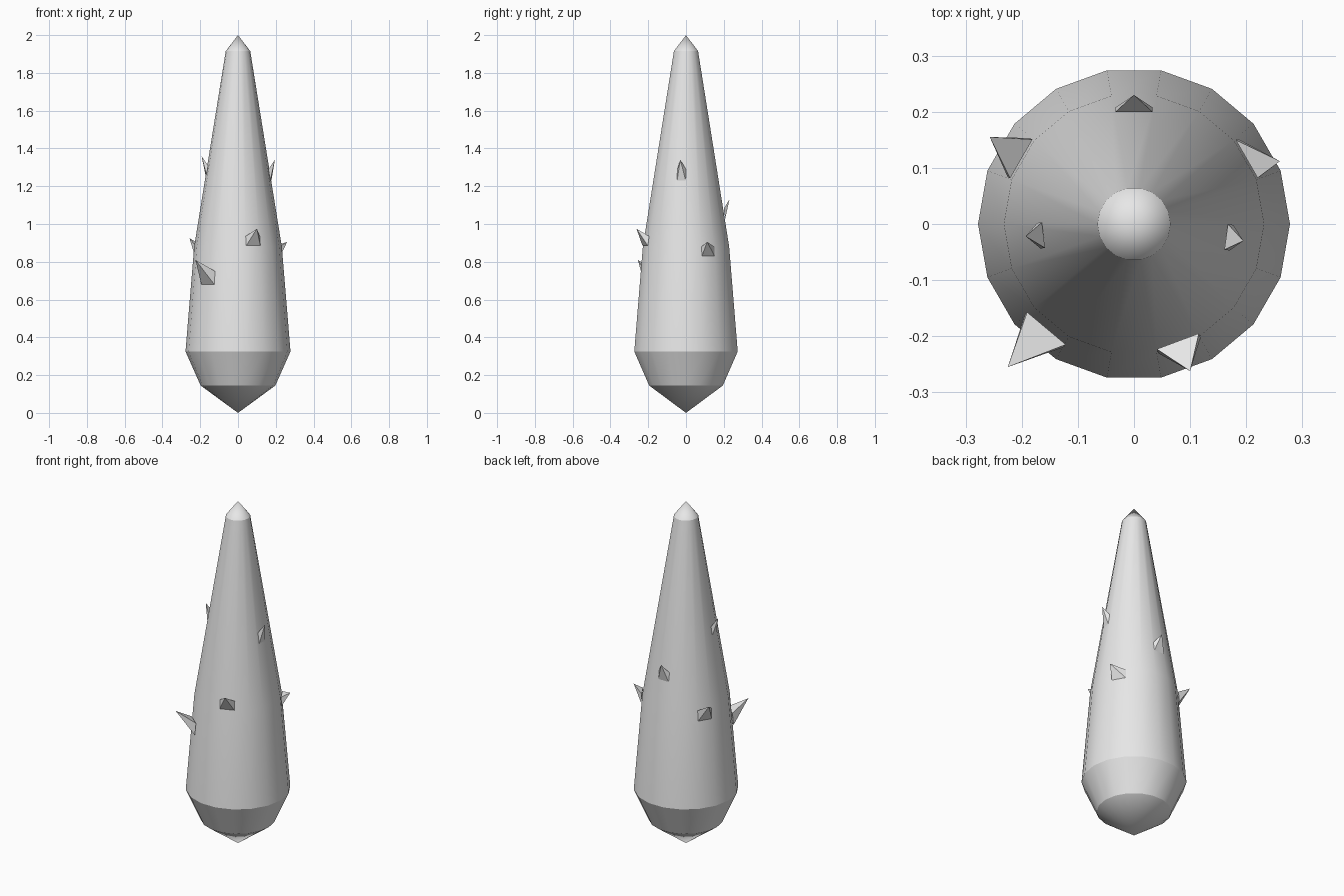
import bpy, bmesh
from math import cos, sin, radians, pi
from mathutils import Vector

if "Cube" in bpy.data.objects:
    bpy.data.objects.remove(bpy.data.objects["Cube"], do_unlink=True)

grey = bpy.data.materials.new("plain grey")
grey.use_nodes = True
COLOUR = (0.8, 0.8, 0.8, 1)
grey.diffuse_color = COLOUR
grey.node_tree.nodes["Principled BSDF"].inputs["Base Color"].default_value = COLOUR

SIDES = 18
# (radius, height) of each ring between the two points
PROFILE = [(0.198, 0.145), (0.278, 0.325), (0.232, 0.88), (0.065, 1.915)]


def radius_at(z):
    for (r0, z0), (r1, z1) in zip(PROFILE, PROFILE[1:]):
        if z0 <= z <= z1:
            return r0 + (r1 - r0) * (z - z0) / (z1 - z0)


def make_object(name, bm):
    bmesh.ops.recalc_face_normals(bm, faces=bm.faces[:])
    mesh = bpy.data.meshes.new(name)
    bm.to_mesh(mesh)
    bm.free()
    mesh.materials.append(grey)
    obj = bpy.data.objects.new(name, mesh)
    bpy.context.collection.objects.link(obj)
    return obj


# Spindle body: stacked rings closed by a point at each end
bm = bmesh.new()
rings = [[bm.verts.new((r * cos(2 * pi * i / SIDES), r * sin(2 * pi * i / SIDES), z))
          for i in range(SIDES)] for r, z in PROFILE]
bottom, top = bm.verts.new((0, 0, 0)), bm.verts.new((0, 0, 2))
for i in range(SIDES):
    j = (i + 1) % SIDES
    for low, high in zip(rings, rings[1:]):
        bm.faces.new((low[i], low[j], high[j], high[i]))
    bm.faces.new((bottom, rings[0][j], rings[0][i]))
    bm.faces.new((top, rings[-1][i], rings[-1][j]))
body = make_object("spindle_body", bm)
bpy.ops.object.select_all(action='DESELECT')
body.select_set(True)
bpy.context.view_layer.objects.active = body
bpy.ops.object.shade_smooth_by_angle(angle=radians(25))


# Thorns: four-sided pyramids rooted on the body
def thorn(name, angle, width, low, high, tip):
    a = radians(angle)
    out, side = Vector((cos(a), sin(a), 0)), Vector((-sin(a), cos(a), 0))
    bm = bmesh.new()
    base = [bm.verts.new(out * radius_at(z) + side * s * width / 2 + Vector((0, 0, z)))
            for s, z in ((-1, low), (1, low), (1, high), (-1, high))]
    point = bm.verts.new(tip)
    bm.faces.new(base)
    for i in range(4):
        bm.faces.new((base[i], base[(i + 1) % 4], point))
    make_object(name, bm)


thorn("back_thorn", 90, 0.066, 1.03, 1.08, (0, 0.23, 1.13))
thorn("back_right_thorn", 150, 0.08, 0.82, 0.88, (-0.257, 0.155, 0.925))
thorn("back_left_thorn", 30, 0.078, 0.83, 0.88, (0.26, 0.112, 0.905))
thorn("upper_right_thorn", 187, 0.046, 1.26, 1.31, (-0.193, -0.022, 1.36))
thorn("upper_left_thorn", -8, 0.046, 1.23, 1.29, (0.195, -0.03, 1.34))
thorn("front_right_thorn", 230, 0.09, 0.68, 0.75, (-0.225, -0.255, 0.81))
thorn("front_left_thorn", -69.5, 0.08, 0.885, 0.935, (0.1, -0.262, 0.975))
